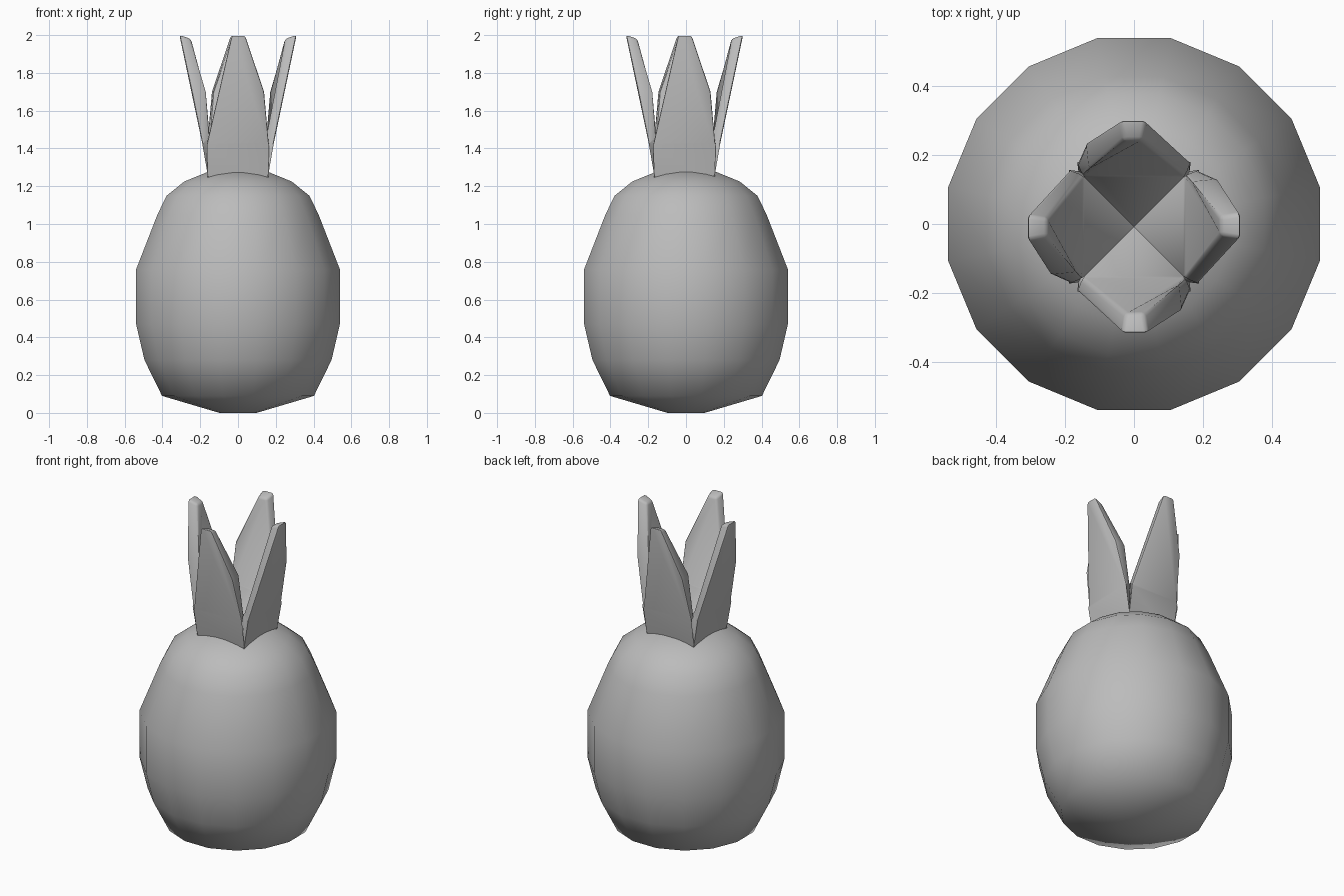
import bpy, bmesh, math
from mathutils import Matrix

cube = bpy.data.objects.get("Cube")
if cube:
    bpy.data.objects.remove(cube, do_unlink=True)

GREY = (0.5, 0.5, 0.5, 1.0)
grey = bpy.data.materials.new("plain grey")
grey.use_nodes = True
grey.diffuse_color = GREY
grey.node_tree.nodes["Principled BSDF"].inputs["Base Color"].default_value = GREY


def finish(bm, name, angle):
    """Turn a bmesh into a smooth-shaded object."""
    bmesh.ops.recalc_face_normals(bm, faces=bm.faces[:])
    mesh = bpy.data.meshes.new(name)
    bm.to_mesh(mesh)
    bm.free()
    mesh.materials.append(grey)
    obj = bpy.data.objects.new(name, mesh)
    bpy.context.collection.objects.link(obj)
    bpy.ops.object.select_all(action='DESELECT')
    obj.select_set(True)
    bpy.context.view_layer.objects.active = obj
    bpy.ops.object.shade_smooth_by_angle(angle=math.radians(angle))
    return obj


# Fruit body: a low-poly lathe, (radius, height) from bottom to top
SIDES = 16
profile = [(0.10, 0), (0.41, 0.09), (0.505, 0.28), (0.55, 0.47), (0.55, 0.76),
           (0.435, 1.05), (0.385, 1.15), (0.29, 1.225), (0.165, 1.275)]
bm = bmesh.new()
rings = []
for r, z in profile:
    angles = [math.tau * (i + 0.5) / SIDES for i in range(SIDES)]
    rings.append([bm.verts.new((r * math.cos(a), r * math.sin(a), z)) for a in angles])
for low, high in zip(rings, rings[1:]):
    for i in range(SIDES):
        j = (i + 1) % SIDES
        bm.faces.new((low[i], low[j], high[j], high[i]))
bm.faces.new(rings[0])
bm.faces.new(rings[-1])
finish(bm, "fruit_body", 60)

# Crown leaf: a leaning blade with one shoulder, drawn pointing along +x
points = {
    "base_a": (0.15, -0.16, 1.2), "base_b": (0.15, 0.16, 1.2),
    "notch_a": (0.19, -0.165, 1.43), "notch_b": (0.19, 0.165, 1.43),
    "shoulder": (0.245, 0.14, 1.7),
    "tip_a": (0.31, -0.035, 2.0), "tip_b": (0.31, 0.04, 2.0),
    "core": (0, 0, 1.28), "root": (0, 0, 1.2),
    "seam_a": (0.15, -0.15, 1.46), "seam_b": (0.15, 0.15, 1.46),
    "in_shoulder": (0.165, 0.13, 1.7),
    "in_tip_a": (0.25, -0.025, 1.98), "in_tip_b": (0.25, 0.03, 1.98),
}
faces = [
    "base_a base_b notch_b notch_a", "notch_a notch_b shoulder tip_b tip_a",
    "core seam_a seam_b", "seam_a in_tip_a in_tip_b in_shoulder seam_b",
    "tip_a tip_b in_tip_b in_tip_a", "notch_a tip_a in_tip_a seam_a",
    "notch_b seam_b in_shoulder shoulder", "shoulder in_shoulder in_tip_b tip_b",
    "root base_a notch_a seam_a core", "root core seam_b notch_b base_b",
    "root base_b base_a",
]
for k, side in enumerate(("left", "back", "right", "front")):
    bm = bmesh.new()
    verts = {key: bm.verts.new(co) for key, co in points.items()}
    for face in faces:
        bm.faces.new([verts[key] for key in face.split()])
    # Soften the free edges of the blade
    bmesh.ops.recalc_face_normals(bm, faces=bm.faces[:])
    soft = [e for e in bm.edges if all(v.co.z > 1.42 for v in e.verts)
            and e.calc_face_angle(0) > math.radians(40)]
    bmesh.ops.bevel(bm, geom=soft, offset=0.012, segments=2, profile=0.5,
                    affect='EDGES', clamp_overlap=True)
    turn = Matrix.Translation((0, -0.008, 0)) @ Matrix.Rotation(k * math.pi / 2, 4, 'Z')
    bmesh.ops.transform(bm, matrix=turn, verts=bm.verts[:])
    finish(bm, side + "_crown_leaf", 40)
